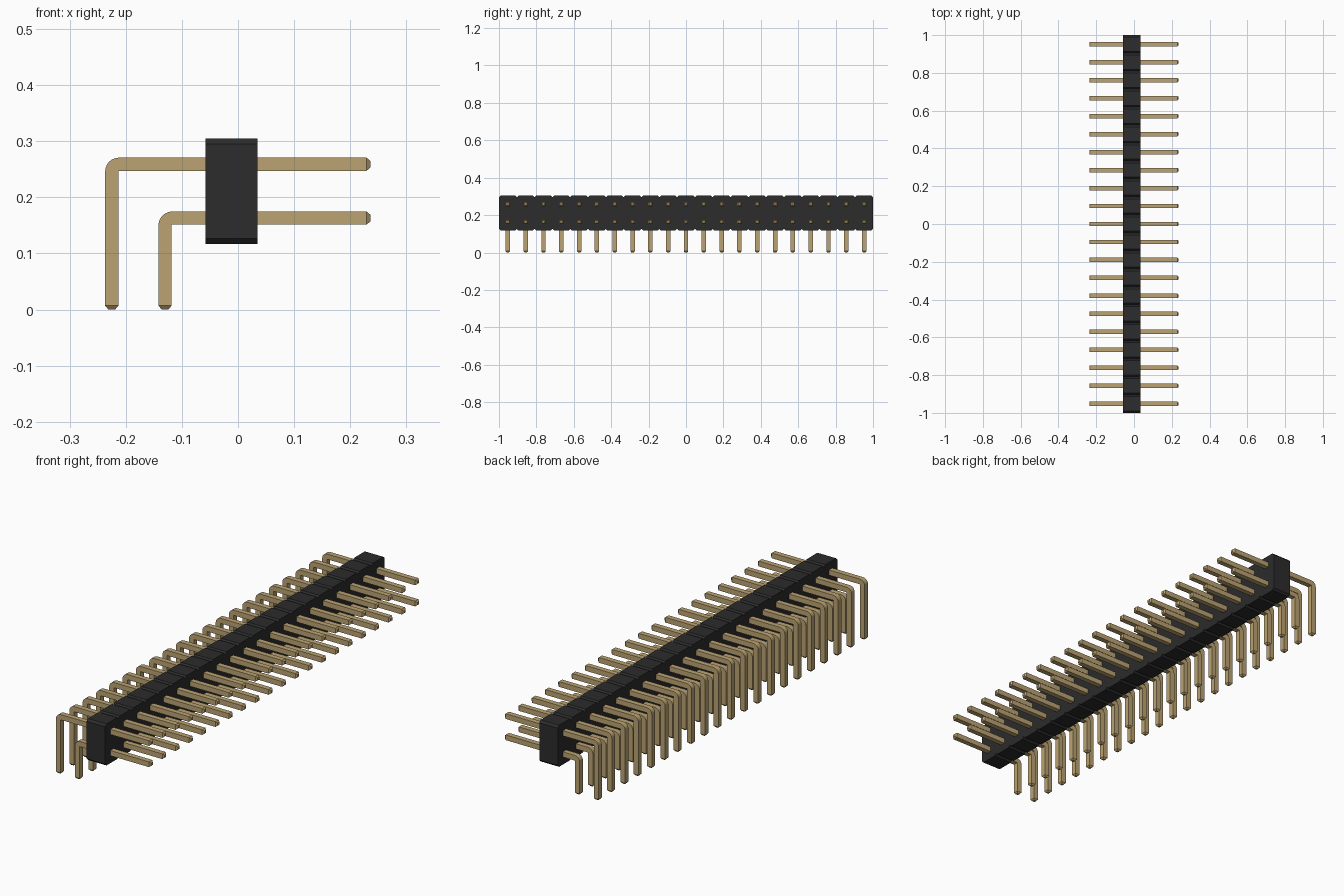
import bpy, bmesh, math
from mathutils import Vector

if "Cube" in bpy.data.objects:
    bpy.data.objects.remove(bpy.data.objects["Cube"], do_unlink=True)

COUNT = 21
PITCH = 2 / COUNT
HALF = 0.0118          # half thickness of a pin
TAPER = 0.007          # length of a pin's pointed end


def material(name, color, roughness, metallic=0.0):
    m = bpy.data.materials.new(name)
    m.use_nodes = True
    m.diffuse_color = (*color, 1)
    bsdf = m.node_tree.nodes["Principled BSDF"]
    bsdf.inputs["Base Color"].default_value = (*color, 1)
    bsdf.inputs["Roughness"].default_value = roughness
    bsdf.inputs["Metallic"].default_value = metallic
    return m


def finish(bm, name, mat):
    bmesh.ops.recalc_face_normals(bm, faces=bm.faces)
    mesh = bpy.data.meshes.new(name)
    bm.to_mesh(mesh)
    bm.free()
    mesh.materials.append(mat)
    obj = bpy.data.objects.new(name, mesh)
    bpy.context.collection.objects.link(obj)
    return obj


black = material("black plastic", (0.025, 0.025, 0.025), 0.6)
gold = material("gold", (0.50, 0.37, 0.17), 0.4)


def housing(x0, x1, z0, z1, chamfer):
    """One notched outline, a chamfered cell per pin pair, extruded along x."""
    top, bottom = [], []
    for i in range(COUNT):
        a, b = -1 + i * PITCH, -1 + (i + 1) * PITCH
        for side, z, step in ((top, z1, -chamfer), (bottom, z0, chamfer)):
            if i == 0:
                side.append((a, z + step))
            side += [(a + chamfer, z), (b - chamfer, z), (b, z + step)]
    bm = bmesh.new()
    rows = [[[bm.verts.new((x, y, z)) for y, z in side] for side in (top, bottom)]
            for x in (x0, x1)]
    (t0, b0), (t1, b1) = rows
    # top and bottom skins, and both long walls
    for p, q in ((t0, t1), (b0, b1), (t0, b0), (t1, b1)):
        for i in range(len(p) - 1):
            bm.faces.new((p[i], p[i + 1], q[i + 1], q[i]))
    # end caps
    for i in (0, -1):
        bm.faces.new((t0[i], t1[i], b1[i], b0[i]))
    bmesh.ops.dissolve_limit(bm, angle_limit=0.01, verts=bm.verts, edges=bm.edges)
    return finish(bm, "housing", black)


def pin_row(name, x_leg, z_arm, x_tip):
    """Square bent pins: sections swept from the front tip round to the foot."""
    inner = 0.001
    r = HALF + inner
    cx, cz = x_leg + r, z_arm - r
    # section: centre x, centre z, angle of the outward side, half size
    sections = [(x_tip, z_arm, 90, HALF * 0.5), (x_tip - TAPER, z_arm, 90, HALF)]
    for k in range(7):
        a = 90 + 15 * k
        sections.append((cx + r * math.cos(math.radians(a)),
                         cz + r * math.sin(math.radians(a)), a, HALF))
    sections += [(x_leg, TAPER, 180, HALF), (x_leg, 0, 180, HALF * 0.5)]
    bm = bmesh.new()
    for i in range(COUNT):
        y = -1 + (i + 0.5) * PITCH
        rings = []
        for x, z, a, h in sections:
            out = Vector((math.cos(math.radians(a)), 0, math.sin(math.radians(a))))
            side = Vector((0, 1, 0))
            rings.append([bm.verts.new(Vector((x, y, z)) + out * u * h + side * v * h)
                          for u, v in ((1, 1), (1, -1), (-1, -1), (-1, 1))])
        for p, q in zip(rings, rings[1:]):
            for k in range(4):
                bm.faces.new((p[k], p[k - 1], q[k - 1], q[k]))
        bm.faces.new(rings[0])
        bm.faces.new(rings[-1])
    return finish(bm, name, gold)


housing(-0.058, 0.035, 0.117, 0.305, 0.0095)
pin_row("upper_pins", -0.225, 0.259, 0.236)
pin_row("lower_pins", -0.130, 0.163, 0.236)
